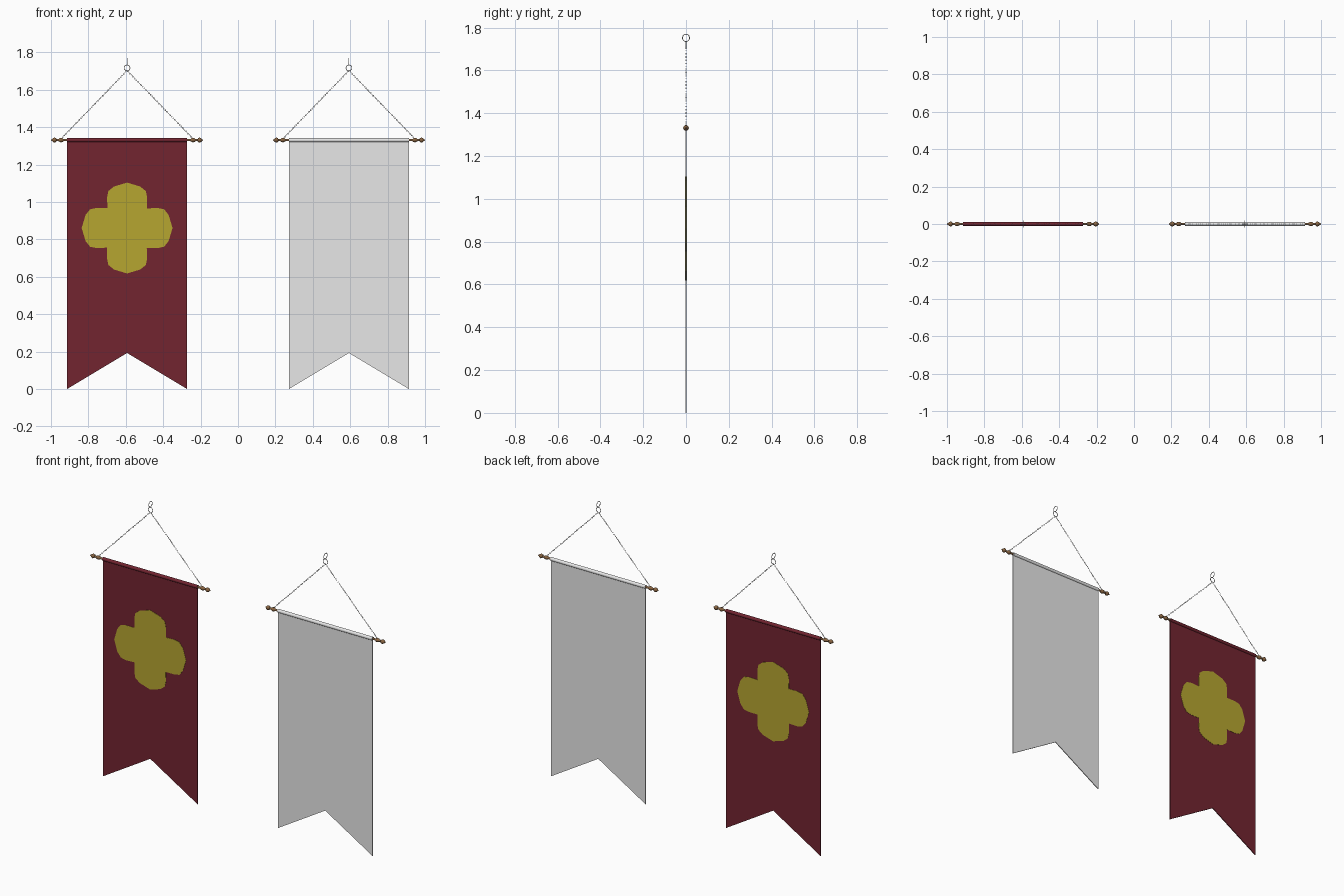
import bpy, bmesh, math
from mathutils import Matrix, Vector

if "Cube" in bpy.data.objects:
    bpy.data.objects.remove(bpy.data.objects["Cube"])


def material(name, r, g, b):
    m = bpy.data.materials.new(name)
    m.diffuse_color = (r, g, b, 1)
    m.use_nodes = True
    m.node_tree.nodes["Principled BSDF"].inputs["Base Color"].default_value = m.diffuse_color
    return m


RED = material("dark red cloth", 0.17, 0.018, 0.03)
WHITE = material("white cloth", 0.8, 0.8, 0.8)
GOLD = material("gold emblem", 0.47, 0.38, 0.03)
WOOD = material("brown wood", 0.25, 0.13, 0.055)
STEEL = material("light steel", 0.8, 0.8, 0.8)

ROD_Z = 1.331
HALF_W = 0.321


def finish(name, bm, mat, x, smooth=False):
    bmesh.ops.recalc_face_normals(bm, faces=bm.faces)
    me = bpy.data.meshes.new(name)
    bm.to_mesh(me)
    bm.free()
    me.materials.append(mat)
    for p in me.polygons:
        p.use_smooth = smooth
    ob = bpy.data.objects.new(name, me)
    ob.location.x = x
    bpy.context.collection.objects.link(ob)
    return ob


def plate(bm, outline, depth):
    """Extrude an (x, z) outline symmetrically about y = 0."""
    f = bm.faces.new([bm.verts.new((x, -depth / 2, z)) for x, z in outline])
    ext = bmesh.ops.extrude_face_region(bm, geom=[f])
    verts = [v for v in ext["geom"] if isinstance(v, bmesh.types.BMVert)]
    bmesh.ops.translate(bm, verts=verts, vec=(0, depth, 0))


def lathe_x(bm, profile, sides=12):
    """Revolve (x, radius) points around the rod axis."""
    rings = []
    for x, r in profile:
        rings.append([bm.verts.new((x, r * math.cos(a), ROD_Z + r * math.sin(a)))
                      for a in (2 * math.pi * i / sides for i in range(sides))])
    for a, b in zip(rings, rings[1:]):
        for i in range(sides):
            j = (i + 1) % sides
            bm.faces.new((a[i], a[j], b[j], b[i]))
    bm.faces.new(rings[0])
    bm.faces.new(rings[-1])


def link(bm, mat, rx, ry, wire, seg, sides):
    """Oval ring lying in local xy, placed by a matrix."""
    grid = []
    for i in range(seg):
        a = 2 * math.pi * i / seg
        ring = []
        for k in range(sides):
            b = 2 * math.pi * k / sides
            w = wire * math.cos(b)
            p = Vector(((rx + w) * math.cos(a), (ry + w) * math.sin(a), wire * math.sin(b)))
            ring.append(bm.verts.new(mat @ p))
        grid.append(ring)
    for i in range(seg):
        n = (i + 1) % seg
        for k in range(sides):
            m = (k + 1) % sides
            bm.faces.new((grid[i][k], grid[n][k], grid[n][m], grid[i][m]))


def banner(side, x, cloth):
    # Swallow-tailed cloth
    bm = bmesh.new()
    plate(bm, [(-HALF_W, ROD_Z), (-HALF_W, 0), (0, 0.193), (HALF_W, 0), (HALF_W, ROD_Z)], 0.005)
    finish(side + "_cloth", bm, cloth, x)

    # Sleeve sewn around the rod
    bm = bmesh.new()
    lathe_x(bm, [(-HALF_W, 0.0105), (HALF_W, 0.0105)], 16)
    sleeve = finish(side + "_sleeve", bm, cloth, x, True)

    # Rod with a chain collar and a pointed finial at each end
    half = [(0.33, 0.006), (0.340, 0.006), (0.346, 0.011), (0.354, 0.012), (0.361, 0.010),
            (0.366, 0.006), (0.377, 0.006), (0.381, 0.011), (0.388, 0.0135), (0.396, 0.010),
            (0.401, 0.005), (0.407, 0.002)]
    bm = bmesh.new()
    lathe_x(bm, [(-px, r) for px, r in reversed(half)] + half)
    rod = finish(side + "_rod", bm, WOOD, x, True)

    # Two hanging chains with links turned alternately
    bm = bmesh.new()
    top = Vector((0, 0, 1.703))
    count = 50
    for s in (-1, 1):
        start = Vector((s * 0.352, 0, ROD_Z + 0.008))
        d = top - start
        turn = d.to_track_quat('X', 'Z').to_matrix().to_4x4()
        for i in range(count):
            roll = Matrix.Rotation(math.pi / 2 * (i % 2), 4, 'X')
            place = Matrix.Translation(start + d * ((i + 0.5) / count))
            link(bm, place @ turn @ roll, 0.0058, 0.0030, 0.0010, 8, 4)
    finish(side + "_chains", bm, STEEL, x, True)

    # Gathering ring facing front, hanging ring turned sideways above it
    bm = bmesh.new()
    link(bm, Matrix.Translation((0, 0, 1.717)) @ Matrix.Rotation(math.pi / 2, 4, 'X'),
         0.0155, 0.0155, 0.0018, 20, 6)
    link(bm, Matrix.Translation((0, 0, 1.752)) @ Matrix.Rotation(math.pi / 2, 4, 'Y'),
         0.017, 0.0165, 0.0018, 20, 6)
    finish(side + "_rings", bm, STEEL, x, True)

    for ob in (sleeve, rod):
        bpy.ops.object.select_all(action='DESELECT')
        ob.select_set(True)
        bpy.context.view_layer.objects.active = ob
        bpy.ops.object.shade_smooth_by_angle(angle=math.radians(50))


banner("red", -0.593, RED)
banner("white", 0.593, WHITE)

# Four-lobed emblem showing on both faces of the red cloth
lobe = [(0.107, 0.105), (0.107, 0.165), (0.100, 0.198), (0.070, 0.222), (0, 0.243),
        (-0.070, 0.222), (-0.100, 0.198), (-0.107, 0.165)]
outline = []
for q in range(4):
    c, s = (1, 0, -1, 0)[q], (0, 1, 0, -1)[q]
    outline += [(px * c - pz * s, 0.861 + px * s + pz * c) for px, pz in lobe]
bm = bmesh.new()
plate(bm, outline, 0.008)
finish("emblem", bm, GOLD, -0.593)
